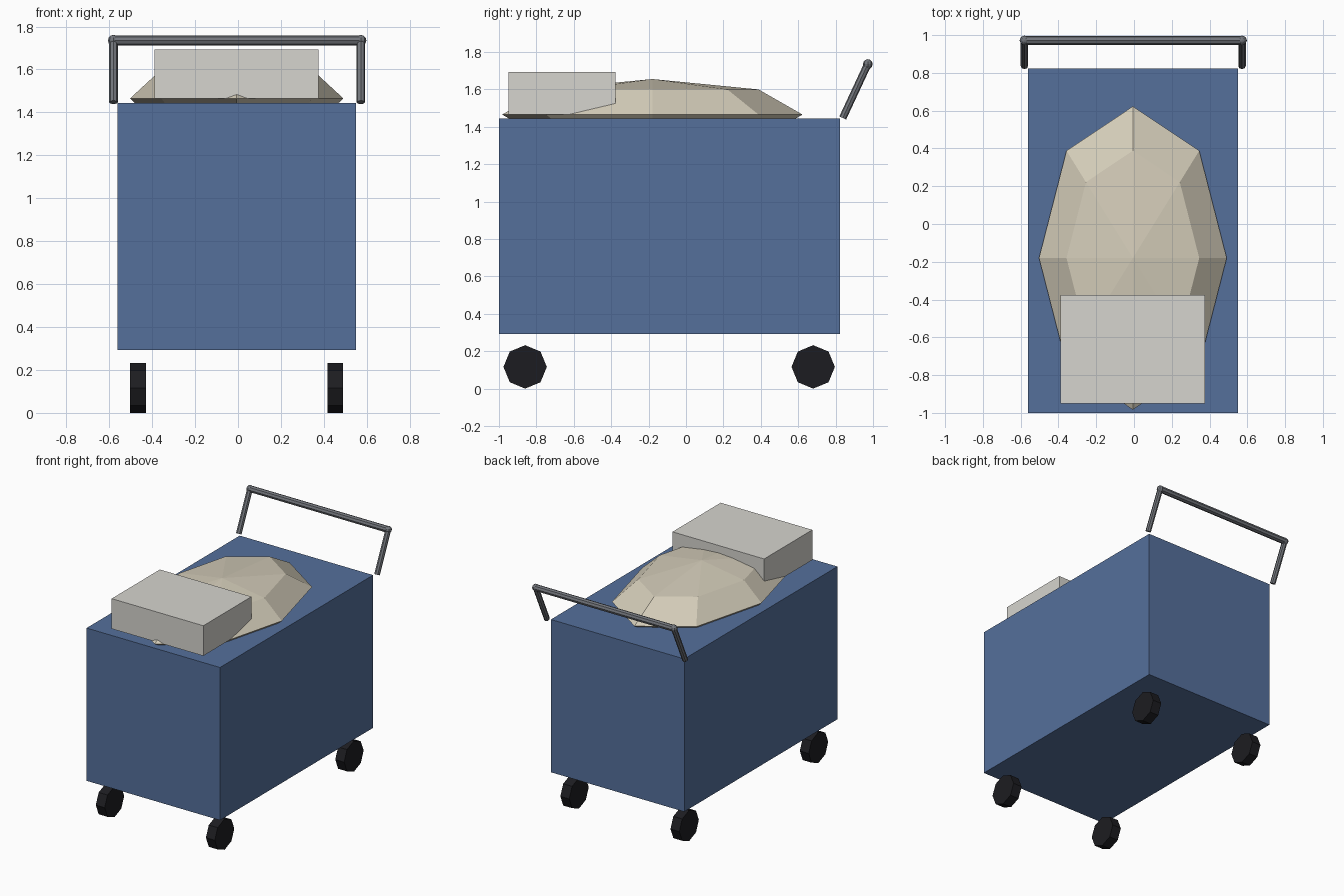
import bpy
from math import pi
from mathutils import Vector

if "Cube" in bpy.data.objects:
    bpy.data.objects.remove(bpy.data.objects["Cube"])

CX = -0.006  # sideways centre of the cart


def paint(obj, name, color):
    obj.name = name
    key = name.split("_")[-1]
    mat = bpy.data.materials.get(key) or bpy.data.materials.new(key)
    mat.diffuse_color = (*color, 1)
    mat.use_nodes = True
    mat.node_tree.nodes["Principled BSDF"].inputs["Base Color"].default_value = mat.diffuse_color
    obj.data.materials.append(mat)
    return obj


def box(name, lo, hi, color):
    lo, hi = Vector(lo), Vector(hi)
    bpy.ops.mesh.primitive_cube_add(size=1, location=(lo + hi) / 2)
    obj = bpy.context.object
    obj.scale = hi - lo
    return paint(obj, name, color)


def rod(name, a, b, radius, color, sides=8, spin=0.0):
    a, b = Vector(a), Vector(b)
    bpy.ops.mesh.primitive_cylinder_add(vertices=sides, radius=radius,
                                        depth=(b - a).length, location=(a + b) / 2)
    obj = bpy.context.object
    obj.rotation_euler = (b - a).to_track_quat("Z", "Y").to_euler()
    return paint(obj, name, color)


BLUE = (0.09, 0.16, 0.33)
CLOTH = (0.65, 0.60, 0.48)
PAPER = (0.67, 0.66, 0.62)
STEEL = (0.17, 0.18, 0.20)
RUBBER = (0.012, 0.012, 0.015)

# Cart bin
box("cart_bin", (CX - 0.556, -1.0, 0.292), (CX + 0.556, 0.823, 1.443), BLUE)

# Low-poly heap of laundry, half sunk in the bin
bpy.ops.mesh.primitive_uv_sphere_add(segments=8, ring_count=4, radius=1,
                                     location=(CX, -0.18, 1.465))
heap = bpy.context.object
heap.scale = (0.497, 0.803, 0.19)
paint(heap, "laundry_heap", CLOTH)

# Folded stack resting on the heap
box("folded_stack", (CX - 0.382, -0.95, 1.465), (CX + 0.382, -0.376, 1.692), PAPER)

# Wheels
for side, sx in (("left", -1), ("right", 1)):
    for end, y in (("front", -0.86), ("back", 0.68)):
        x = CX + sx * 0.459
        rod(f"{end}_{side}_wheel", (x - 0.037, y, 0.116), (x + 0.037, y, 0.116),
            0.116, RUBBER)

# Push handle: two slanted posts, elbow knobs and a crossbar
for side, sx in (("left", -1), ("right", 1)):
    x = -0.004 + sx * 0.576
    top = (x, 0.972, 1.735)
    rod(f"{side}_post_handle", (x, 0.838, 1.447), top, 0.020, STEEL)
    bpy.ops.mesh.primitive_uv_sphere_add(segments=8, ring_count=6, radius=0.026,
                                         location=top)
    paint(bpy.context.object, f"{side}_elbow_handle", STEEL)
rod("crossbar_handle", (-0.585, 0.972, 1.735), (0.577, 0.972, 1.735), 0.024, STEEL)
